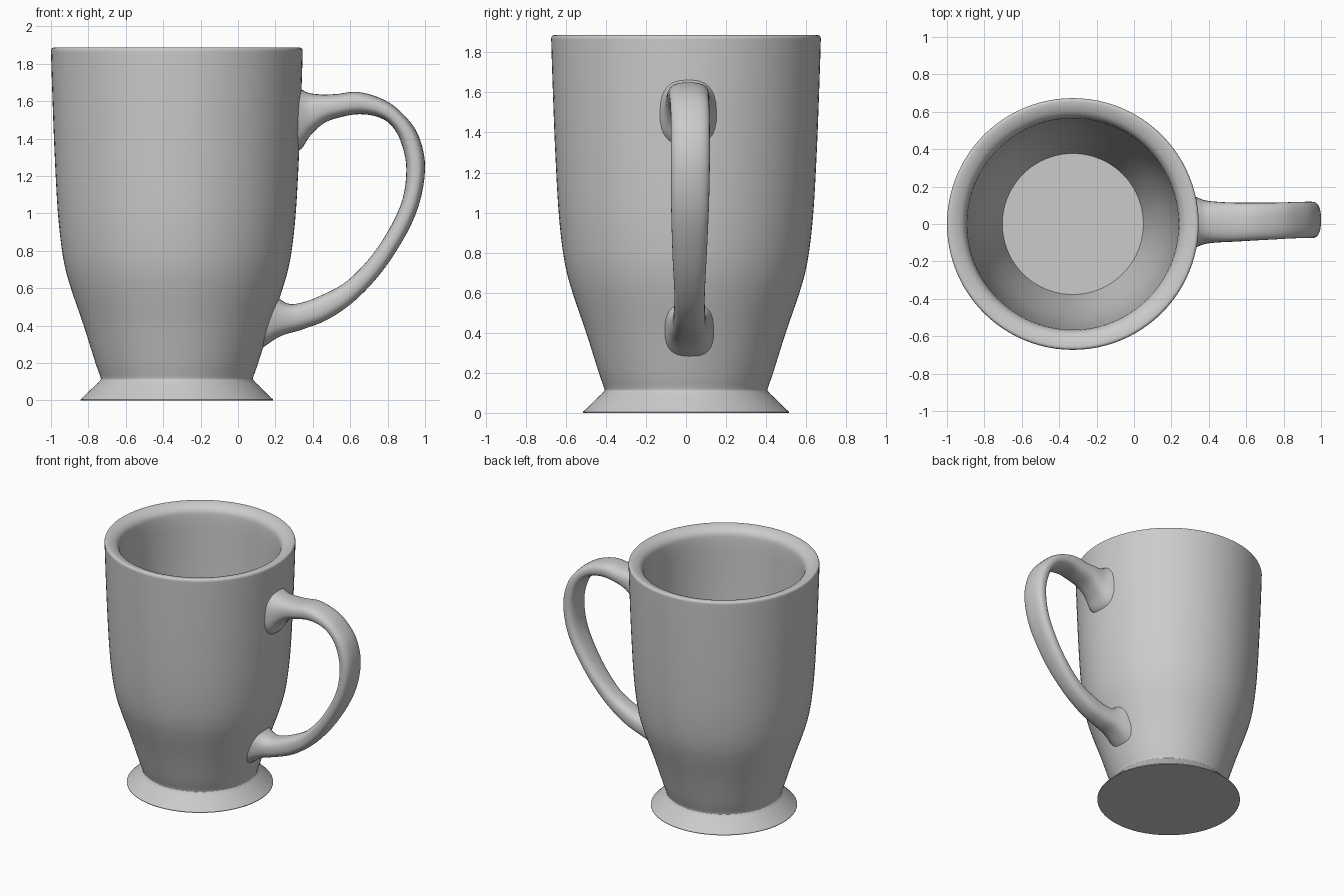
import bpy, bmesh, math
from math import sin, cos, pi

CX = -0.327  # axis of the cup


def spline(pts, n):
    """Catmull-Rom curve through points of any dimension."""
    out = []
    for i in range(len(pts) - 1):
        p1, p2 = pts[i], pts[i + 1]
        p0 = pts[i - 1] if i else [2 * a - b for a, b in zip(p1, p2)]
        p3 = pts[i + 2] if i + 2 < len(pts) else [2 * b - a for a, b in zip(p1, p2)]
        for k in range(n):
            t = k / n
            out.append([0.5 * (2 * b + (c - a) * t + (2 * a - 5 * b + 4 * c - d) * t * t
                               + (3 * b - a - 3 * c + d) * t ** 3)
                        for a, b, c, d in zip(p0, p1, p2, p3)])
    out.append(list(pts[-1]))
    return out


def loft(name, rings):
    """Skin a list of equal-sized vertex rings and cap both ends."""
    bm = bmesh.new()
    rows = [[bm.verts.new(p) for p in ring] for ring in rings]
    n = len(rows[0])
    for a, b in zip(rows, rows[1:]):
        for j in range(n):
            bm.faces.new((a[j], a[(j + 1) % n], b[(j + 1) % n], b[j]))
    bm.faces.new(rows[0])
    bm.faces.new(rows[-1])
    bmesh.ops.recalc_face_normals(bm, faces=bm.faces)
    me = bpy.data.meshes.new(name)
    bm.to_mesh(me)
    bm.free()
    ob = bpy.data.objects.new(name, me)
    bpy.context.collection.objects.link(ob)
    bpy.context.view_layer.objects.active = ob
    ob.select_set(True)
    bpy.ops.object.shade_smooth_by_angle(angle=math.radians(40))
    ob.select_set(False)
    return ob


# Cup: foot, outer wall, rolled rim, inner wall and floor as one turned profile
foot = [(0.515, 0.0), (0.515, 0.004), (0.422, 0.094)]
outer = spline([(0.41, 0.107), (0.408, 0.122), (0.435, 0.2), (0.498, 0.4), (0.56, 0.58),
                (0.595, 0.7), (0.618, 0.83), (0.638, 1.03), (0.655, 1.35),
                (0.668, 1.7), (0.673, 1.865)], 5)
rim = spline([(0.673, 1.872), (0.668, 1.882), (0.655, 1.886), (0.625, 1.88),
              (0.592, 1.863), (0.572, 1.835), (0.565, 1.79)], 4)
inner = spline([(0.563, 1.7), (0.553, 1.35), (0.536, 1.03), (0.515, 0.83), (0.49, 0.68),
                (0.45, 0.5), (0.377, 0.22)], 5)
N = 96
loft("cup_body", [[(CX + r * cos(2 * pi * j / N), r * sin(2 * pi * j / N), z) for j in range(N)]
                  for r, z in foot + outer + rim + inner])

# Handle stations: outer edge x, z, inner edge x, z, half width, centre y
stations = [
    (0.29, 1.69, 0.29, 1.31, 0.155, 0.01),
    (0.343, 1.66, 0.343, 1.35, 0.13, 0.01),
    (0.385, 1.642, 0.39, 1.42, 0.115, 0.01),
    (0.45, 1.636, 0.465, 1.485, 0.108, 0.01),
    (0.53, 1.638, 0.56, 1.517, 0.104, 0.01),
    (0.64, 1.649, 0.652, 1.53, 0.101, 0.013),
    (0.77, 1.612, 0.745, 1.516, 0.098, 0.016),
    (0.87, 1.543, 0.815, 1.475, 0.097, 0.02),
    (0.963, 1.42, 0.87, 1.385, 0.097, 0.022),
    (1.0, 1.235, 0.9, 1.235, 0.097, 0.022),
    (0.95, 0.995, 0.868, 1.04, 0.094, 0.02),
    (0.81, 0.743, 0.745, 0.815, 0.085, 0.018),
    (0.65, 0.556, 0.59, 0.644, 0.076, 0.018),
    (0.49, 0.438, 0.44, 0.559, 0.078, 0.017),
    (0.34, 0.378, 0.32, 0.518, 0.085, 0.016),
    (0.225, 0.342, 0.255, 0.522, 0.1, 0.015),
    (0.115, 0.27, 0.19, 0.57, 0.125, 0.015),
]
M, E = 32, 0.78  # section points and superellipse roundness


def section(ox, oz, ix, iz, w, y):
    ring = []
    for j in range(M):
        a = 2 * pi * j / M
        u = math.copysign(abs(cos(a)) ** E, cos(a))
        v = math.copysign(abs(sin(a)) ** E, sin(a))
        ring.append(((ox + ix) / 2 + u * (ox - ix) / 2, y + v * w,
                     (oz + iz) / 2 + u * (oz - iz) / 2))
    return ring


loft("handle", [section(*s) for s in spline(stations, 5)])
